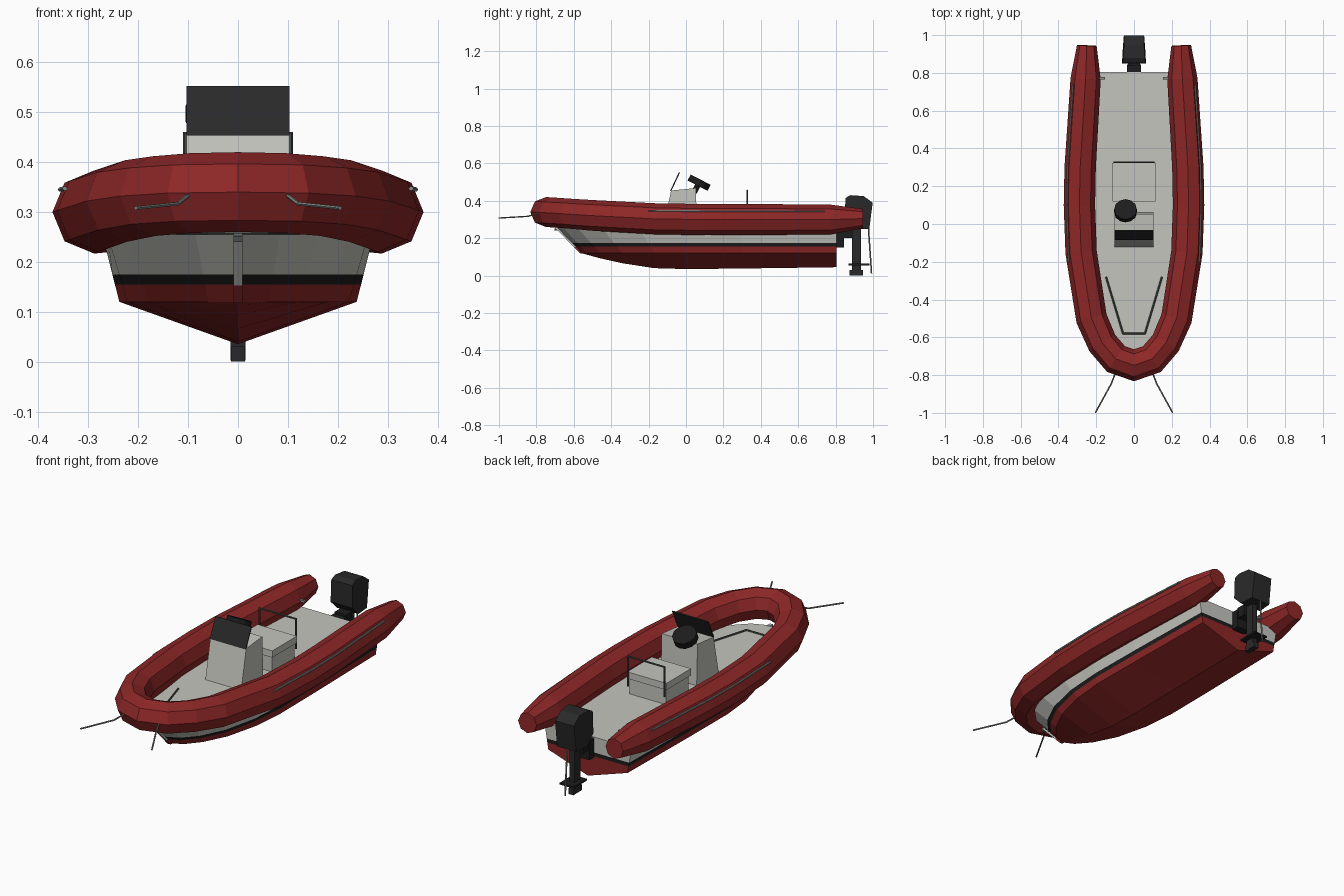
import bpy, bmesh, math
from mathutils import Vector, Matrix

cube = bpy.data.objects.get("Cube")
if cube:
    bpy.data.objects.remove(cube, do_unlink=True)


def material(name, r, g, b):
    m = bpy.data.materials.new(name)
    m.use_nodes = True
    m.diffuse_color = (r, g, b, 1)
    node = m.node_tree.nodes["Principled BSDF"]
    node.inputs["Base Color"].default_value = (r, g, b, 1)
    node.inputs["Roughness"].default_value = 0.7
    return m


RED = material("red", 0.27, 0.02, 0.02)
GREY = material("light grey", 0.56, 0.56, 0.52)
BLACK = material("black", 0.012, 0.012, 0.012)
CHARCOAL = material("charcoal", 0.022, 0.022, 0.022)
METAL = material("metal grey", 0.25, 0.26, 0.24)
DARK = material("dark grey", 0.07, 0.075, 0.07)


def finish(name, bm, *mats):
    bmesh.ops.recalc_face_normals(bm, faces=bm.faces)
    mesh = bpy.data.meshes.new(name)
    bm.to_mesh(mesh)
    bm.free()
    for m in mats:
        mesh.materials.append(m)
    obj = bpy.data.objects.new(name, mesh)
    bpy.context.collection.objects.link(obj)
    return obj


def sweep(name, path, radii, sides, mat, ref=(0, 0, 1)):
    """Round section carried along a path, with mitred corners and caps."""
    bm = bmesh.new()
    pts = [Vector(p) for p in path]
    ref = Vector(ref)
    rings = []
    for i, p in enumerate(pts):
        before = (p - pts[i - 1]).normalized() if i else None
        after = (pts[i + 1] - p).normalized() if i < len(pts) - 1 else None
        t = ((before or after) + (after or before)).normalized()
        side = t.cross(ref).normalized()
        up = side.cross(t)
        miter = 1 / max(0.5, t.dot(before or after))
        r = radii[i] if isinstance(radii, list) else radii
        ring = []
        for k in range(sides):
            a = 2 * math.pi * k / sides
            ring.append(bm.verts.new(p + side * (r * miter * math.cos(a)) + up * (r * math.sin(a))))
        rings.append(ring)
    for a, b in zip(rings, rings[1:]):
        for k in range(sides):
            n = (k + 1) % sides
            bm.faces.new((a[k], a[n], b[n], b[k]))
    bm.faces.new(rings[0])
    bm.faces.new(rings[-1])
    return finish(name, bm, mat)


def prism(name, profile, half, mat, x=0):
    """Side profile of (y, z) points extruded across the beam."""
    bm = bmesh.new()
    l = [bm.verts.new((x - half, y, z)) for y, z in profile]
    r = [bm.verts.new((x + half, y, z)) for y, z in profile]
    bm.faces.new(l)
    bm.faces.new(r)
    for i in range(len(l)):
        j = (i + 1) % len(l)
        bm.faces.new((l[i], l[j], r[j], r[i]))
    return finish(name, bm, mat)


def box(name, y0, y1, z0, z1, half, mat, x=0):
    return prism(name, [(y0, z0), (y1, z0), (y1, z1), (y0, z1)], half, mat, x)


def mirrored(path):
    return [(-x, y, z) for x, y, z in path]


# Inflatable collar: x, y, z, radius from the stern to the bow
half_tube = [(0.25, 0.945, 0.305, 0.052), (0.256, 0.77, 0.3, 0.08), (0.285, 0.3, 0.3, 0.083),
             (0.289, 0.1, 0.3, 0.083), (0.28, -0.15, 0.303, 0.083), (0.225, -0.5, 0.322, 0.082),
             (0.168, -0.63, 0.332, 0.08), (0.095, -0.715, 0.338, 0.08)]
ring = half_tube + [(0, -0.748, 0.34, 0.08)] + [(-x, y, z, r) for x, y, z, r in reversed(half_tube)]
sweep("collar_tube", [p[:3] for p in ring], [p[3] for p in ring], 8, RED)

# Hull: deck edge x, y / chine x, y / keel z for each station
stations = [(0.25, 0.805, 0.228, 0.805, 0.045), (0.267, 0.3, 0.236, 0.3, 0.038),
            (0.272, 0, 0.238, 0, 0.035), (0.262, -0.25, 0.222, -0.17, 0.04),
            (0.222, -0.45, 0.18, -0.34, 0.066), (0.16, -0.58, 0.12, -0.46, 0.093),
            (0.085, -0.655, 0.06, -0.53, 0.112), (0, -0.69, 0, -0.56, 0.12)]
DECK, CHINE = 0.255, 0.12
levels = [DECK, 0.175, 0.155, CHINE]
bm = bmesh.new()
sections = []
for dx, dy, cx, cy, keel in stations:
    left, right = [], []
    for z in levels:
        t = (z - CHINE) / (DECK - CHINE)
        x, y = cx + (dx - cx) * t, cy + (dy - cy) * t
        left.append(bm.verts.new((x, y, z)))
        right.append(bm.verts.new((-x, y, z)))
    k = bm.verts.new((0, cy, keel))
    sections.append(left + [k] + right[::-1])
for a, b in zip(sections, sections[1:]):
    for i in range(len(a) - 1):
        bm.faces.new((a[i], a[i + 1], b[i + 1], b[i]))
stern = sections[0]
for i in range(3):
    bm.faces.new((stern[i], stern[i + 1], stern[-2 - i], stern[-1 - i]))
bm.faces.new(stern[3:6])
bm.faces.new([s[0] for s in sections] + [s[-1] for s in sections[-2::-1]])
bmesh.ops.remove_doubles(bm, verts=bm.verts, dist=0.0005)
for f in bm.faces:
    z = sum(v.co.z for v in f.verts) / len(f.verts)
    f.material_index = 1 if z > 0.176 else 2 if z > 0.156 else 0
finish("hull", bm, RED, GREY, BLACK)

# Stem guard and bow eye
prism("stem_guard", [(-0.702, 0.258), (-0.6, 0.153), (-0.58, 0.153), (-0.68, 0.258)], 0.009, GREY)
prism("stem_foot", [(-0.6, 0.153), (-0.566, 0.118), (-0.54, 0.118), (-0.58, 0.153)], 0.009, RED)
box("bow_eye", -0.704, -0.67, 0.24, 0.252, 0.009, DARK)

# Foredeck outline
sweep("foredeck_trim", [(0.148, -0.28, 0.257), (0.058, -0.58, 0.257),
                        (-0.058, -0.58, 0.257), (-0.148, -0.28, 0.257)], 0.005, 6, DARK)

# Helm console, windscreen and wheel
prism("console", [(-0.122, 0.25), (0.06, 0.25), (0.052, 0.468), (-0.08, 0.455)], 0.103, GREY)
prism("windscreen", [(-0.085, 0.453), (-0.078, 0.453), (-0.032, 0.551), (-0.038, 0.553)], 0.103, CHARCOAL)
axis = Vector((0, 0.45, 0.89)).normalized()
hub = Vector((-0.045, 0.07, 0.497))
sweep("steering_wheel", [hub - axis * 0.018, hub + axis * 0.018], 0.06, 12, BLACK, (1, 0, 0))
sweep("steering_column", [(-0.045, 0.035, 0.43), hub], 0.015, 8, BLACK, (1, 0, 0))

# Helm seat with grab rail behind
box("seat_base", 0.13, 0.315, 0.25, 0.335, 0.105, GREY)
box("seat_cushion", 0.12, 0.322, 0.335, 0.37, 0.113, GREY)
sweep("seat_rail", [(0.105, 0.327, 0.3), (0.105, 0.327, 0.455),
                    (-0.105, 0.327, 0.455), (-0.105, 0.327, 0.3)], 0.005, 6, DARK, (0, 1, 0))

# Paired lines and cleats
lifeline = [(0.324, 0.74, 0.345), (0.352, 0.3, 0.345), (0.356, 0.1, 0.345), (0.347, -0.2, 0.347)]
bow_line = [(0.095, -0.78, 0.337), (0.12, -0.845, 0.317), (0.205, -1, 0.308)]
for side, flip in (("left", list), ("right", mirrored)):
    sweep(side + "_lifeline", flip(lifeline), 0.005, 6, METAL)
    sweep(side + "_bow_line", flip(bow_line), 0.004, 6, METAL)
    box(side + "_stern_cleat", 0.765, 0.777, 0.3, 0.312, 0.015, METAL, 0.168 if side == "left" else -0.168)

# Outboard motor
box("motor_bracket", 0.8, 0.845, 0.15, 0.25, 0.036, BLACK)
box("motor_mount", 0.84, 0.89, 0.2, 0.26, 0.032, BLACK)
cowl = prism("motor_cowl", [(0.85, 0.3), (0.9, 0.25), (0.98, 0.25), (0.998, 0.39),
                            (0.95, 0.425), (0.88, 0.43), (0.852, 0.415)], 0.06, CHARCOAL)
for v in cowl.data.vertices:
    v.co.x *= 1.05 - max(0, v.co.y - 0.88) * 1.3 - max(0, v.co.z - 0.4) * 3
box("motor_leg", 0.887, 0.935, 0.002, 0.26, 0.015, CHARCOAL)
box("cavitation_plate", 0.87, 0.98, 0.055, 0.064, 0.04, BLACK)
box("gearcase", 0.875, 0.945, 0, 0.03, 0.014, CHARCOAL)
sweep("motor_rod", [(0, 0.975, 0.26), (0, 0.992, 0.012)], 0.004, 6, METAL, (1, 0, 0))
